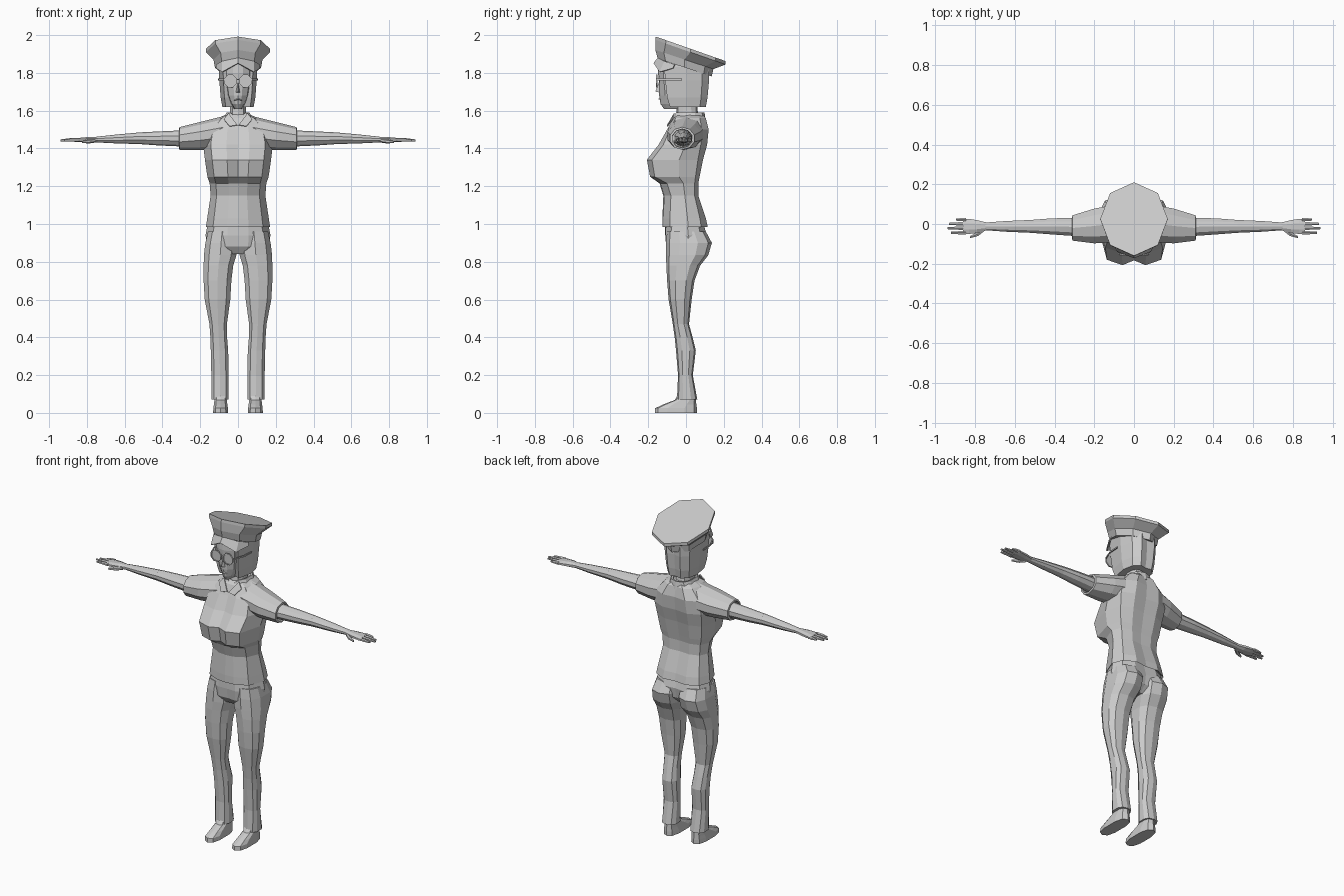
import bpy, bmesh, math
from mathutils import Vector

grey = bpy.data.materials.new("light_grey")
grey.diffuse_color = (0.6, 0.6, 0.6, 1)


def finish(name, bm, mirror=False):
    bmesh.ops.recalc_face_normals(bm, faces=bm.faces)
    me = bpy.data.meshes.new(name)
    bm.to_mesh(me)
    bm.free()
    me.materials.append(grey)
    ob = bpy.data.objects.new(name, me)
    bpy.context.collection.objects.link(ob)
    if mirror:
        ob.modifiers.new("mirror", 'MIRROR').use_mirror_merge = False
    return ob


def loft(name, rings, mirror=False):
    """Skin closed rings of equal point count and cap both ends."""
    bm = bmesh.new()
    vs = [[bm.verts.new(p) for p in r] for r in rings]
    n = len(vs[0])
    for a, b in zip(vs, vs[1:]):
        for i in range(n):
            j = (i + 1) % n
            bm.faces.new((a[i], a[j], b[j], b[i]))
    bm.faces.new(vs[0])
    bm.faces.new(vs[-1])
    return finish(name, bm, mirror)


def body_ring(z, w, f0, f1, f2, b):
    """Symmetric horizontal outline: half width, three front depths, back."""
    half = [(0, f0), (.33 * w, f1), (.78 * w, f2), (w, (f2 + b) * .4),
            (.85 * w, .7 * b), (.45 * w, b), (0, .93 * b)]
    pts = half + [(-x, y) for x, y in half[-2:0:-1]]
    return [Vector((x, y, z)) for x, y in pts]


def flat_ring(z, cx, w, f, b, n=10, slope=0.0, power=.8):
    """Horizontal squarish oval, optionally tilted along y."""
    pts = []
    cy, d = (f + b) / 2, (b - f) / 2
    for i in range(n):
        a = 2 * math.pi * i / n - math.pi / 2
        c, s = math.cos(a), math.sin(a)
        x = cx + w * math.copysign(abs(c) ** power, c) if abs(c) > 1e-6 else cx
        y = cy + d * math.copysign(abs(s) ** power, s) if abs(s) > 1e-6 else cy
        pts.append(Vector((x, y, z + slope * y)))
    return pts


def x_ring(x, cy, cz, ry, rz, n=10):
    return [Vector((x, cy + ry * math.cos(2 * math.pi * (i + .5) / n),
                    cz + rz * math.sin(2 * math.pi * (i + .5) / n))) for i in range(n)]


# Shirt with hem turned inwards
loft("shirt", [body_ring(*r) for r in [
    (1.01, .15, -.105, -.1, -.07, .085),
    (.985, .17, -.125, -.12, -.085, .115),
    (1.03, .163, -.125, -.12, -.085, .105),
    (1.15, .145, -.12, -.115, -.08, .065),
    (1.215, .15, -.14, -.135, -.1, .065),
    (1.25, .162, -.165, -.19, -.165, .072),
    (1.34, .175, -.183, -.207, -.18, .09),
    (1.42, .185, -.13, -.145, -.12, .112),
    (1.50, .17, -.095, -.1, -.085, .12),
    (1.56, .11, -.07, -.07, -.055, .105),
    (1.58, .06, -.05, -.05, -.04, .085)]])

# Sleeves with recessed cuff, bare arms
loft("sleeve", [x_ring(*r) for r in [
    (.08, .005, 1.485, .1, .085), (.2, -.01, 1.466, .092, .074),
    (.31, -.02, 1.453, .067, .06), (.312, -.02, 1.453, .055, .05),
    (.28, -.02, 1.453, .053, .048)]], True)
loft("arm", [x_ring(*r) for r in [
    (.27, -.015, 1.453, .05, .044), (.42, -.012, 1.453, .042, .037),
    (.52, -.012, 1.454, .034, .031), (.65, -.012, 1.45, .028, .023),
    (.75, -.012, 1.447, .02, .015)]], True)

# Hands
loft("palm", [x_ring(*r, n=8) for r in [
    (.74, -.012, 1.447, .021, .015), (.79, -.013, 1.446, .035, .016),
    (.83, -.012, 1.445, .041, .013), (.86, -.012, 1.445, .04, .01)]], True)
for name, y, tip in [("index_finger", -.044, .92), ("middle_finger", -.021, .94),
                     ("ring_finger", .001, .93), ("little_finger", .022, .895)]:
    loft(name, [x_ring(.845, y, 1.445, .01, .01, 6),
                x_ring((.845 + tip) / 2, y, 1.445, .009, .009, 6),
                x_ring(tip, y, 1.443, .006, .005, 6)], True)
loft("thumb", [x_ring(.755, -.025, 1.443, .014, .012, 6),
               x_ring(.785, -.05, 1.438, .012, .011, 6),
               x_ring(.825, -.066, 1.434, .006, .006, 6)], True)

# Trousers: hips and two legs
loft("hips", [body_ring(*r) for r in [
    (.84, .1, -.07, -.075, -.06, .06), (.88, .16, -.1, -.105, -.075, .1),
    (.94, .172, -.108, -.11, -.08, .11), (1.01, .158, -.11, -.105, -.075, .09)]])
loft("trouser_leg", [flat_ring(z, (i + o) / 2, (o - i) / 2, f, b)
                     for z, i, o, f, b in [
    (.07, .048, .142, -.048, .06), (.2, .048, .143, -.042, .036),
    (.33, .05, .146, -.053, .052), (.4, .056, .148, -.06, .035),
    (.47, .057, .153, -.07, .016), (.6, .038, .179, -.092, .03),
    (.7, .032, .185, -.1, .045), (.78, .022, .185, -.104, .075),
    (.835, .005, .184, -.106, .118), (.9, .003, .176, -.106, .137),
    (.96, .006, .162, -.1, .105)]], True)

# Shoes
loft("shoe", [flat_ring(z, .092, w, f, b, power=.75) for z, w, f, b in [
    (0, .041, -.165, .058), (.025, .04, -.163, .058),
    (.045, .037, -.12, .055), (.068, .034, -.06, .052), (.1, .032, -.04, .045)]], True)

# Neck and collar
loft("neck", [flat_ring(1.52, 0, .052, -.06, .075), flat_ring(1.6, 0, .043, -.05, .062),
              flat_ring(1.7, 0, .043, -.05, .06)])
collar = [flat_ring(1.545, 0, .088, -.085, .105), flat_ring(1.59, 0, .064, -.066, .098),
          flat_ring(1.588, 0, .055, -.057, .085), flat_ring(1.55, 0, .05, -.052, .07)]
for r in collar[:3]:
    r[0].z -= .035  # open notch at the throat
loft("collar", collar)
# Lapel flaps
bm = bmesh.new()
bm.faces.new([bm.verts.new(p) for p in
              [(.004, -.1, 1.525), (.045, -.102, 1.518), (.075, -.075, 1.555), (.05, -.064, 1.587)]])
lapel = finish("lapel", bm, True)
lapel.modifiers.new("thickness", 'SOLIDIFY').thickness = .006

# Bobbed hair and face
loft("hair", [body_ring(*r) for r in [
    (1.62, .083, -.06, -.07, -.085, .105), (1.67, .092, -.08, -.085, -.1, .114),
    (1.76, .099, -.1, -.1, -.11, .122), (1.83, .102, -.12, -.12, -.115, .122),
    (1.87, .1, -.12, -.12, -.1, .11)]])
loft("face", [body_ring(*r) for r in [
    (1.608, .02, -.115, -.113, -.1, .0), (1.635, .04, -.135, -.13, -.11, .0),
    (1.68, .062, -.142, -.136, -.11, .0), (1.74, .074, -.142, -.138, -.115, .0),
    (1.80, .078, -.148, -.144, -.12, .0), (1.86, .08, -.145, -.14, -.115, .0)]])
# Nose and lips
for name, z0, z1, w, d in [("nose", 1.695, 1.765, .013, .022), ("mouth", 1.655, 1.668, .022, .007)]:
    bm = bmesh.new()
    base = [bm.verts.new(p) for p in [(-w, -.135, z0), (w, -.135, z0), (0, -.138, z1)]]
    tip = bm.verts.new((0, -.14 - d, z0 + .006))
    bm.faces.new(base)
    for i in range(3):
        bm.faces.new((base[i], base[(i + 1) % 3], tip))
    finish(name, bm)


def octagon(r, y, cx=.04, cz=1.757):
    return [Vector((cx + r * math.cos(math.pi * (i + .5) / 4), y,
                    cz + r * math.sin(math.pi * (i + .5) / 4))) for i in range(8)]


# Glasses: framed lenses, bridge and temples
loft("glasses_lens", [octagon(.03, -.154), octagon(.03, -.15)], True)
rim = [octagon(.03, -.15), octagon(.03, -.158), octagon(.036, -.158), octagon(.036, -.15)]
loft("glasses_rim", rim, True)
loft("glasses_bridge", [x_ring(-.008, -.156, 1.765, .003, .004, 4),
                        x_ring(.008, -.156, 1.765, .003, .004, 4)])
loft("glasses_temple", [[Vector((x + dx, y, 1.765 + dz)) for dx, dz in
                         [(-.003, -.004), (.003, -.004), (.003, .004), (-.003, .004)]]
                        for x, y in [(.074, -.154), (.1, -.085), (.104, -.02)]], True)

# Peaked cap: band, flared crown and tilted flat top
loft("cap", [flat_ring(z, 0, w, f, b, 8, s, 1) for z, w, f, b, s in [
    (1.826, .122, -.15, .136, -.33), (1.868, .13, -.162, .145, -.33),
    (1.918, .17, -.162, .21, -.351), (1.936, .17, -.16, .21, -.351)]])
# Cap peak
bm = bmesh.new()
upper = [(-.115, -.06, 1.845), (-.085, -.115, 1.862), (0, -.15, 1.88), (.085, -.115, 1.862), (.115, -.06, 1.845)]
lower = [(-.118, -.07, 1.825), (-.085, -.14, 1.805), (0, -.172, 1.852), (.085, -.14, 1.805), (.118, -.07, 1.825)]
u = [bm.verts.new(p) for p in upper]
l = [bm.verts.new(p) for p in lower]
for i in range(4):
    bm.faces.new((u[i], l[i], l[i + 1], u[i + 1]))
finish("cap_peak", bm).modifiers.new("thickness", 'SOLIDIFY').thickness = .006
